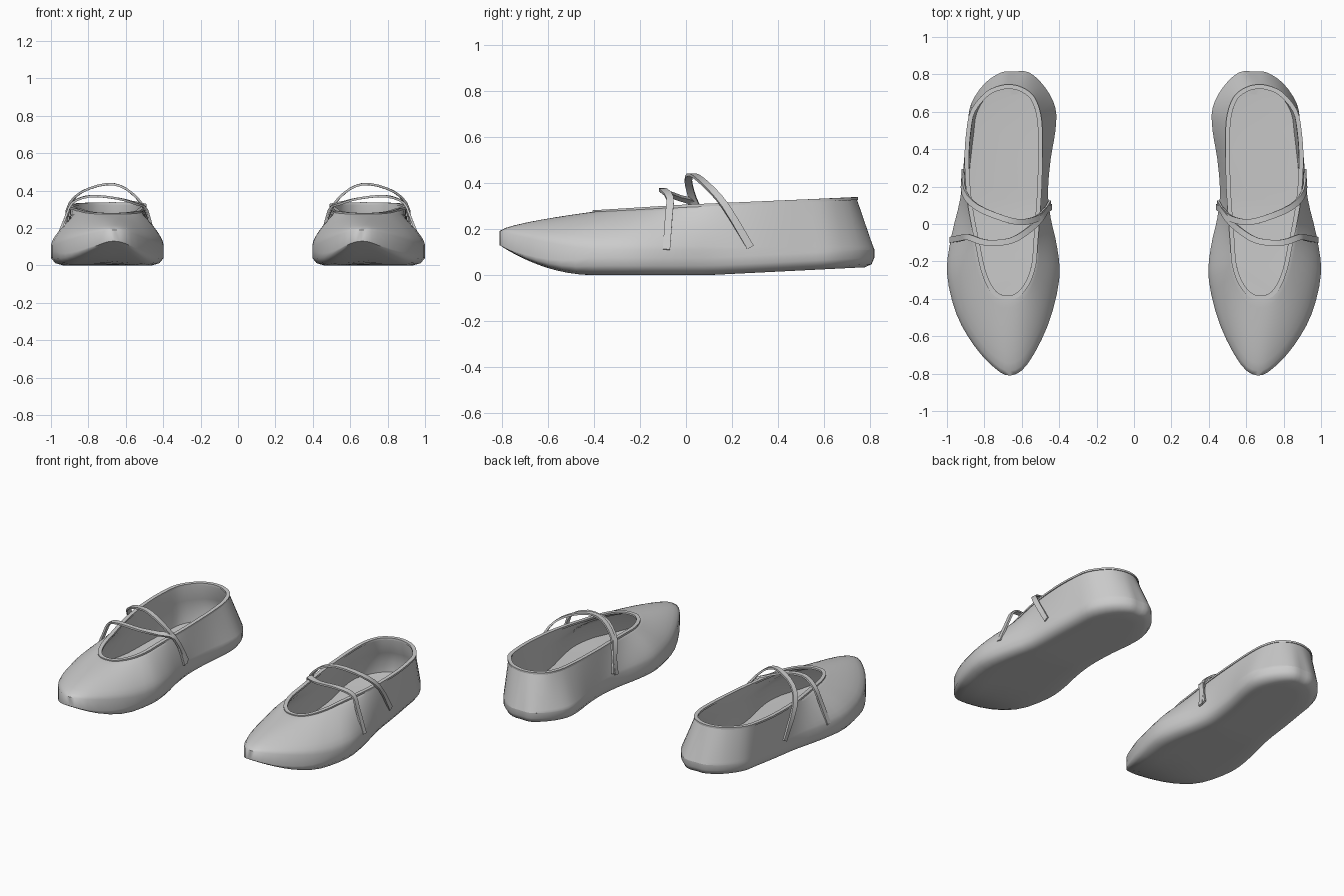
import bpy, bmesh
from mathutils import Vector

if "Cube" in bpy.data.objects:
    bpy.data.objects.remove(bpy.data.objects["Cube"])

# Loop around one shoe, toe -> outer side -> heel -> inner side:
# sole outline x, y and matching opening x, y
LOOP = [
    (.66, -.81, .68, -.40), (.745, -.77, .735, -.385), (.855, -.65, .78, -.33),
    (.95, -.48, .815, -.24), (1.0, -.26, .84, -.12), (.975, -.06, .865, .0),
    (.928, .14, .89, .16), (.908, .35, .90, .35), (.89, .52, .89, .5),
    (.872, .64, .865, .61), (.80, .75, .79, .70), (.71, .81, .72, .733),
    (.64, .815, .66, .74), (.56, .81, .60, .725), (.475, .73, .54, .68),
    (.42, .62, .505, .59), (.42, .5, .495, .48), (.445, .35, .495, .33),
    (.46, .17, .50, .17), (.445, .03, .51, .03), (.41, -.13, .52, -.10),
    (.40, -.30, .53, -.22), (.46, -.54, .565, -.32), (.57, -.75, .62, -.385)]

STRAPS = {
    "upper_strap": [(.915, .28, .12), (.91, .17, .30), (.84, .09, .39), (.70, .03, .435),
                    (.60, .01, .41), (.515, .03, .33), (.475, .07, .24), (.445, .09, .12)],
    "lower_strap": [(.98, -.085, .11), (.925, -.075, .25), (.885, -.07, .335), (.79, -.10, .37),
                    (.66, -.09, .36), (.56, -.03, .335), (.49, .04, .30), (.45, .11, .13)]}


def spline(pts, n, closed):
    """Catmull-Rom resampling, n samples per span."""
    pts = [Vector(p) for p in pts]
    m, out = len(pts), []
    get = (lambda i: pts[i % m]) if closed else (lambda i: pts[min(max(i, 0), m - 1)])
    for i in range(m if closed else m - 1):
        a, b, c, d = (get(i + k) for k in (-1, 0, 1, 2))
        for k in range(n):
            t = k / n
            out.append(.5 * (2 * b + (c - a) * t + (2 * a - 5 * b + 4 * c - d) * t * t
                             + (3 * b - a - 3 * c + d) * t ** 3))
    return out if closed else out + [pts[-1]]


def finish(name, bm, angle):
    """Make the object, mirror it to the other foot and smooth it."""
    bmesh.ops.recalc_face_normals(bm, faces=bm.faces)
    me = bpy.data.meshes.new(name)
    bm.to_mesh(me)
    bm.free()
    ob = bpy.data.objects.new(name, me)
    bpy.context.collection.objects.link(ob)
    mod = ob.modifiers.new("other_foot", 'MIRROR')
    mod.use_mirror_merge = False
    bpy.ops.object.select_all(action='DESELECT')
    ob.select_set(True)
    bpy.context.view_layer.objects.active = ob
    bpy.ops.object.shade_smooth_by_angle(angle=angle)


def bridge(bm, rings, closed_path=False):
    vs = [[bm.verts.new(p) for p in r] for r in rings]
    pairs = list(zip(vs, vs[1:])) + ([(vs[-1], vs[0])] if closed_path else [])
    for a, b in pairs:
        for i in range(len(a)):
            j = (i + 1) % len(a)
            bm.faces.new((a[i], a[j], b[j], b[i]))
    return vs


# Height curves along the shoe
def toe(y):
    return max(0, (-y - .4) / .41)

def z_sole(y):
    return .13 * toe(y) ** 2 + .05 * max(0, y - .1)

def z_edge(y):
    return .11 + .08 * toe(y) ** 1.3

def z_rim(y):
    return .30 + (.043 * y if y > 0 else .0625 * y)


loop = spline(LOOP, 3, True)
N = len(loop)


def upper(s, inset=0, drop=0):
    """Ring a fraction s of the way from the sole edge to the opening."""
    pts = [Vector((p[0], p[1])).lerp(Vector((p[2], p[3])), s) for p in loop]
    ring = []
    for i, q in enumerate(pts):
        p = loop[i]
        t = (pts[(i + 1) % N] - pts[i - 1]).normalized()
        q = q - inset * Vector((t.y, -t.x))
        k = min(1, max(0, (p[1] + .3) / .5))
        z0, z1 = z_edge(p[1]), z_rim(p[3])
        ring.append((q.x, q.y, z0 + (z1 - z0) * s ** (.65 + .35 * k) - drop))
    return ring


def low(sx, sy, lift):
    """Sole ring, narrowed about the middle of each cross-section."""
    ring = []
    for i, p in enumerate(loop):
        c = (p[0] + loop[-i % N][0]) / 2
        y = p[1] * sy
        ring.append((c + (p[0] - c) * sx, y, z_sole(y) + lift * (1 - min(1, toe(y)))))
    return ring


# Shoe shell: sole, upper and lining in one closed skin
bm = bmesh.new()
rings = [low(.5, .85, 0), low(.78, .95, 0), low(.92, .985, .012), low(1, 1, .04), low(1, 1, .075)]
rings += [upper(s) for s in (0, .06, .16, .3, .45, .6, .75, .88, 1)]
rings += [upper(1, .014), upper(.85, .02, .018), upper(.6, .022, .018), upper(.3, .025, .018)]
rings += [low(.86, .93, .055), low(.5, .85, .05)]
vs = bridge(bm, rings)
for ring in (vs[0], vs[-1]):
    for i in range(N // 2):
        quad = dict.fromkeys((ring[i], ring[i + 1], ring[(N - i - 1) % N], ring[-i % N]))
        bm.faces.new(list(quad))
finish("shoe_shell", bm, 1.0)


def band(name, path, width, thick, closed, normal):
    """Flat strip with a rectangular section swept along a path."""
    bm = bmesh.new()
    rings, m = [], len(path)
    for i, p in enumerate(path):
        a = path[i - 1] if closed or i else p
        b = path[(i + 1) % m] if closed or i < m - 1 else p
        t = (b - a).normalized()
        side = t.cross(normal(p)).normalized()
        up = side.cross(t)
        rings.append([p + side * width * u + up * thick * v
                      for u, v in ((-.5, -.5), (.5, -.5), (.5, .5), (-.5, .5))])
    vs = bridge(bm, rings, closed)
    if not closed:
        bm.faces.new(vs[0])
        bm.faces.new(vs[-1])
    finish(name, bm, .8)


# Binding around the opening
rim = [Vector(p) for p in upper(1, .006)]
band("opening_binding", rim, .024, .012, True, lambda p: Vector((0, 0, 1)))

# Two instep straps that meet on the inner side
for name, pts in STRAPS.items():
    band(name, spline(pts, 3, False), .032, .012, False,
         lambda p: Vector((p.x - .69, 0, p.z - .12)))
